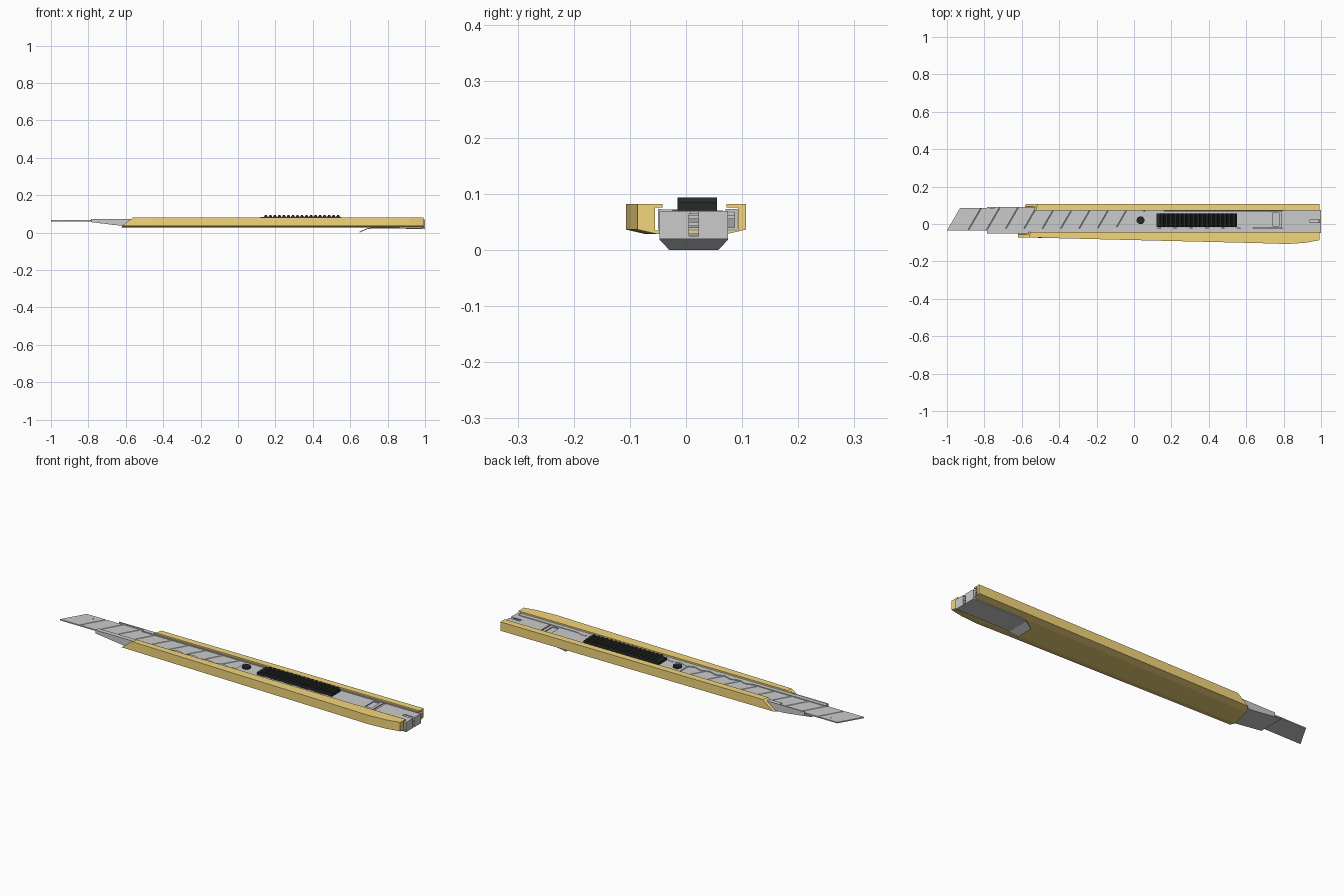
import bpy, bmesh, math
from mathutils import Vector

if "Cube" in bpy.data.objects:
    bpy.data.objects.remove(bpy.data.objects["Cube"])


def material(name, rgb):
    m = bpy.data.materials.new(name)
    m.diffuse_color = (*rgb, 1)
    m.use_nodes = True
    m.node_tree.nodes["Principled BSDF"].inputs["Base Color"].default_value = m.diffuse_color
    return m


YELLOW = material("yellow_plastic", (0.9, 0.68, 0.2))
BLACK = material("black_plastic", (0.02, 0.022, 0.022))


def finish(name, bm, mat=None):
    bmesh.ops.recalc_face_normals(bm, faces=bm.faces)
    me = bpy.data.meshes.new(name)
    bm.to_mesh(me)
    bm.free()
    ob = bpy.data.objects.new(name, me)
    bpy.context.collection.objects.link(ob)
    if mat:
        me.materials.append(mat)
    return ob


def loft(name, rings, mat=None):
    """Skin a list of closed rings and cap both ends."""
    bm = bmesh.new()
    rows = [[bm.verts.new(p) for p in r] for r in rings]
    n = len(rows[0])
    for a, b in zip(rows, rows[1:]):
        for i in range(n):
            j = (i + 1) % n
            bm.faces.new((a[i], a[j], b[j], b[i]))
    bm.faces.new(rows[0])
    bm.faces.new(rows[-1])
    return finish(name, bm, mat)


def side_prism(name, pts, y0, y1, mat=None, shear=0.0):
    """Extrude an (x, z) profile across y."""
    return loft(name, [[(x + shear * (y - y0), y, z) for x, z in pts]
                       for y in (y0, y1)], mat)


def flat_prism(name, pts, z0, z1, mat=None):
    """Extrude an (x, y) outline upward."""
    return loft(name, [[(x, y, z) for x, y in pts] for z in (z0, z1)], mat)


def box(name, x0, x1, y0, y1, z0, z1, mat=None):
    return side_prism(name, [(x0, z0), (x1, z0), (x1, z1), (x0, z1)], y0, y1, mat)


# Yellow handle: grooved U section, slanted front end, tapered tail
def section(lo, hi):
    return [(lo, .082), (lo, .036), (lo + .035, .028), (hi - .035, .028),
            (hi, .036), (hi, .082), (.072, .082), (.072, .075), (.093, .075),
            (.093, .034), (-.055, .034), (-.055, .075), (-.042, .075), (-.042, .082)]


rings = [[(-.605 + 1.3 * (z - .034) + .25 * y, y, z) for y, z in section(-.071, .107)]]
rings += [[(x, y, z) for y, z in section(lo, .107)]
          for x, lo in ((-.45, -.075), (.66, -.102), (.82, -.107), (.92, -.1), (.993, -.086))]
loft("handle", rings, YELLOW)

# Metal channel: floor, two walls and lips
floor = [(-.785, .056), (-.62, .036), (.98, .036), (.98, .040), (-.62, .040), (-.785, .060)]
side_prism("channel_floor", floor, -.05, .091)
side_prism("near_wall", [(-.785, .056), (-.62, .036), (.98, .036), (.98, .073), (-.785, .073)],
           -.05, -.044)
side_prism("far_wall", [(-.745, .051), (-.62, .036), (.98, .036), (.98, .073), (-.745, .073)],
           .086, .092)
box("far_lip", -.6, .98, .070, .09, .068, .073)

# Near lip with its row of locking teeth
lip = [(-.785, -.05), (.98, -.05), (.98, -.024), (.65, -.024)]
for i in range(12):
    x = .64 - i * .085
    lip += [(x, -.024), (x - .03, -.013), (x - .045, -.013), (x - .075, -.024)]
lip += [(-.785, -.024)]
flat_prism("toothed_lip", lip, .068, .072)

# Snap-off blade with slanted score grooves
blade = [(-1, .0605), (.1, .0605), (.1, .0665)]
for i in range(10):
    x = -.005 - i * .098
    blade += [(x + .003, .0665), (x, .0645), (x - .003, .0665)]
blade += [(-1, .0665)]
side_prism("blade", blade, -.035, .086, shear=.58)

# Small holes seen near the blade tip and the lip
for i, (x, y) in enumerate([(-.875, .06), (-.875, -.02), (-.765, .06)]):
    bpy.ops.mesh.primitive_cylinder_add(vertices=8, radius=.004, depth=.002,
                                        location=(x, y, .0668))
    bpy.context.object.name = "blade_dimple_%d" % i

# Blade carrier plate, with an open window near its tail
box("carrier_plate", .0, .74, -.022, .066, .0665, .0705)
for y0, y1 in ((-.022, -.012), (.058, .066)):
    box("carrier_window_side", .74, .79, y0, y1, .0665, .0705)
box("carrier_window_end", .775, .79, -.022, .066, .0665, .0705)
box("carrier_window_floor", .73, .80, -.044, .086, .055, .062)

# Black thumb slider with ridges, and the round pin
grip = [(.12, .068), (.55, .068), (.55, .084)]
n = 17
step = .41 / n
for i in range(n):
    x = .545 - i * step
    grip += [(x, .084), (x - step * .2, .093), (x - step * .6, .093), (x - step * .85, .084)]
grip += [(.12, .084)]
side_prism("thumb_slider", grip, -.015, .055, BLACK)

bpy.ops.mesh.primitive_cylinder_add(vertices=24, radius=.021, depth=.012,
                                    location=(.035, .02, .0735))
pin = bpy.context.object
pin.name = "carrier_pin"
pin.data.materials.append(BLACK)
bpy.ops.object.shade_smooth_by_angle()

# Tail cap: slotted top sheet folded down over the end
slot = [(.80, -.044), (1, -.044), (1, .008), (.94, .008), (.94, .024), (1, .024),
        (1, .072), (.80, .072)]
flat_prism("tail_top", slot, .064, .069)
for name, y0, y1 in (("tail_end_near", -.047, .005), ("tail_end_far", .022, .075)):
    box(name, .985, 1, y0, y1, .019, .069)
box("tail_end_bridge", .985, .995, .0, .03, .042, .05)

# Pocket clip under the tail, bent down at its free end
clip = [(1, -.047, .0195), (.72, -.047, .0225), (.69, -.047, .018), (.65, -.03, 0)]
rows = []
for x, lo, z in clip:
    hi = .028 - lo
    rows.append([(x, lo, z), (x, hi, z), (x, hi, z + .005), (x, lo, z + .005)])
loft("pocket_clip", rows)
